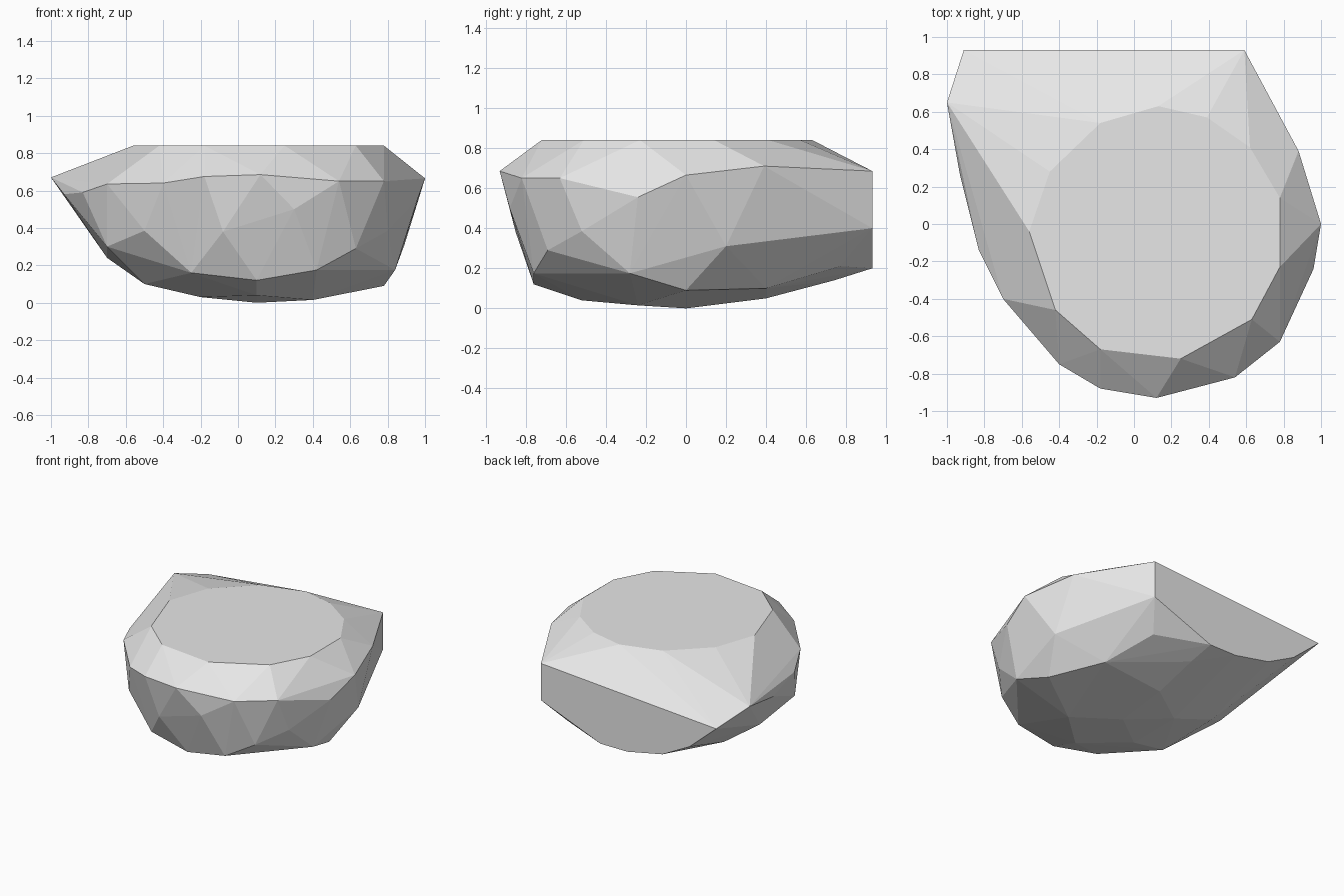
import bpy
import bmesh
import math

default_cube = bpy.data.objects.get("Cube")
if default_cube:
    bpy.data.objects.remove(default_cube, do_unlink=True)


def flat_material(name, colour):
    """Make a plain matte material of one colour."""
    material = bpy.data.materials.new(name)
    material.use_nodes = True
    material.diffuse_color = colour
    shader = material.node_tree.nodes["Principled BSDF"]
    shader.inputs["Base Color"].default_value = colour
    shader.inputs["Roughness"].default_value = 0.9
    return material


def level_outline(outline, height):
    """Lift a plan outline to a constant height."""
    return [(x, y, height) for x, y in outline]


def upright_outline(outline, depth):
    """Stand an outline of x and z upright at a constant depth."""
    return [(x, depth, z) for x, z in outline]


def carved_stone(name, corners, material):
    """Wrap a faceted convex shell around the corner points."""
    bm = bmesh.new()
    for corner in corners:
        bm.verts.new(corner)
    bmesh.ops.convex_hull(bm, input=bm.verts[:])
    loose = [vert for vert in bm.verts if not vert.link_faces]
    bmesh.ops.delete(bm, geom=loose, context="VERTS")
    # Merge the triangles of the flat cuts into single faces
    bmesh.ops.dissolve_limit(bm, angle_limit=math.radians(0.5),
                             verts=bm.verts[:], edges=bm.edges[:])
    bmesh.ops.recalc_face_normals(bm, faces=bm.faces[:])
    mesh = bpy.data.meshes.new(name)
    bm.to_mesh(mesh)
    bm.free()
    mesh.materials.append(material)
    stone = bpy.data.objects.new(name, mesh)
    bpy.context.collection.objects.link(stone)
    return stone


# Flat top of the rock
top_cut = [(-.56, -.04), (-.42, -.46), (-.18, -.67), (.25, -.72),
           (.63, -.51), (.78, -.23), (.78, .14), (.62, .41),
           (.39, .57), (.13, .63), (-.18, .54), (-.45, .28)]

# Flat cut at the back, from the right end round underneath
back_cut = [(.59, .685), (.59, .4), (.08, .2), (-.15, .2),
            (-.45, .26), (-.68, .38), (-.91, .58)]

# Widest edge, running round the front
rim = [(.88, .39, .71), (1, 0, .665), (.96, -.24, .555),
       (.78, -.63, .65), (.54, -.82, .65), (.12, -.93, .685),
       (-.18, -.88, .675), (-.4, -.75, .64), (-.7, -.4, .635),
       (-.83, -.14, .59), (-.93, .26, .58), (-1, .65, .67)]

# Chipped corners of the sides
flank = [(.89, .2, .31), (.8, -.52, .385), (.63, -.69, .29),
         (.3, -.88, .5), (-.08, -.85, .38), (-.5, -.62, .385),
         (-.7, -.33, .3), (-.7, .1, .24)]

# Lower edge where the sides turn under
foot = [(.84, -.28, .175), (.42, -.76, .175), (.1, -.76, .12),
        (-.25, -.7, .16), (-.5, -.28, .1), (-.5, .25, .11),
        (.47, .77, .21), (.6, .4, .1), (.78, 0, .09)]

# Shallow rounded underside
underside = [(.1, 0, 0), (.4, -.24, .015), (-.2, -.24, .03),
             (.1, -.52, .04), (-.2, .2, .03), (.1, .4, .05),
             (.1, .74, .14)]

stone_grey = flat_material("stone grey", (0.8, 0.8, 0.8, 1))
corners = (level_outline(top_cut, 0.84) + upright_outline(back_cut, 0.93)
           + rim + flank + foot + underside)
carved_stone("rock", corners, stone_grey)
